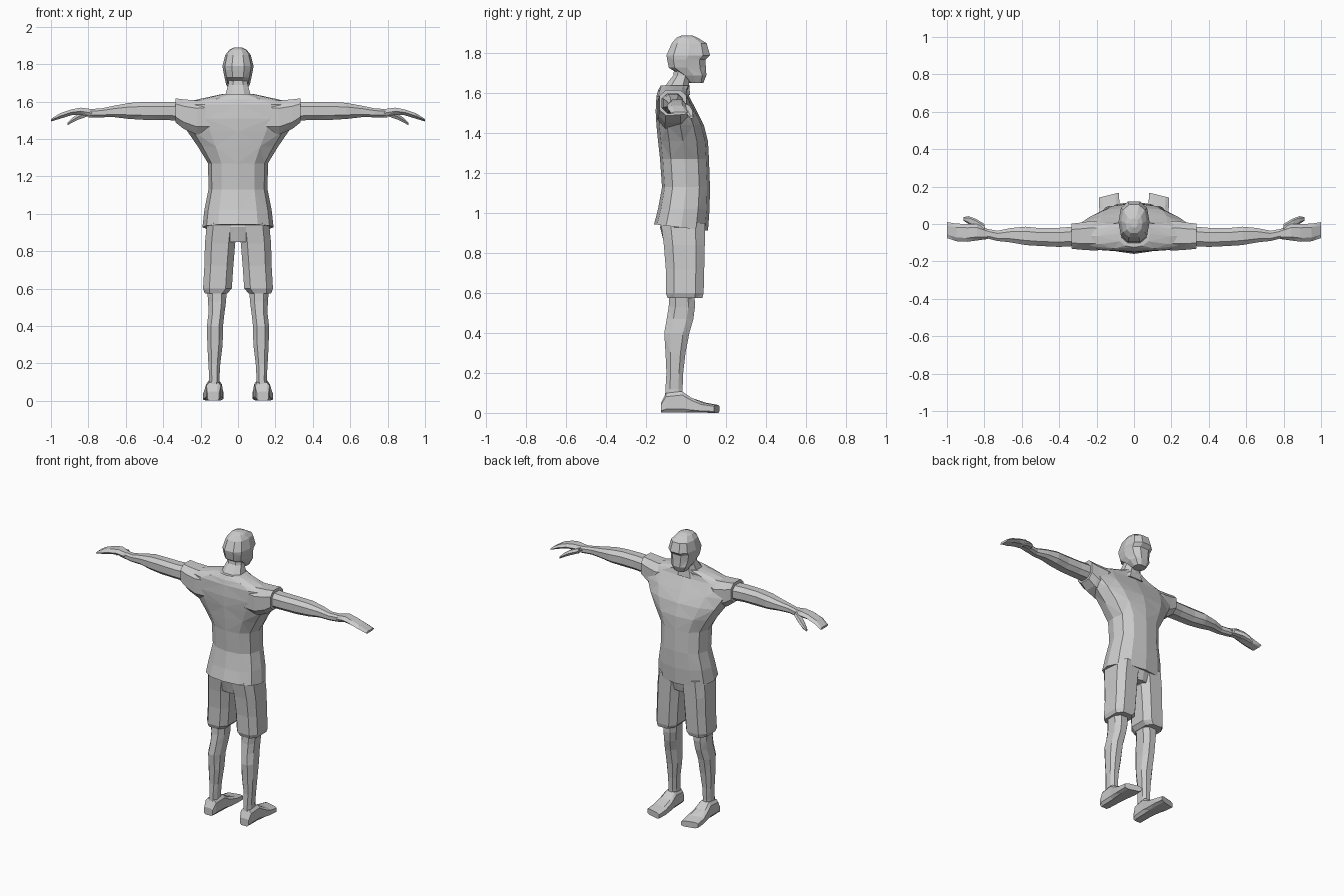
import bpy, bmesh, math
from mathutils import Vector

grey = bpy.data.materials.new("light_grey")
grey.diffuse_color = (0.6, 0.6, 0.6, 1)


def loft(name, axis, rings, n=8, power=0.8, tilt=0.0, mirror=False, turn=0.5):
    """Skin rounded cross-sections (pos, a0, a1, b0, b1) along an axis.
    axis z: a=x, b=y;  axis x: a=y, b=z;  axis y: a=x, b=z."""
    bm = bmesh.new()
    loops = []
    for i, (p, a0, a1, b0, b1) in enumerate(rings):
        loop = []
        for k in range(n):
            t = 2 * math.pi * (k + turn) / n
            c, s = math.cos(t), math.sin(t)
            # rescale so that the section touches its extents
            m = math.cos(math.pi * turn / n) if turn else 1.0
            u = math.copysign(min(abs(c) / m, 1) ** power, c)
            v = math.copysign(min(abs(s) / m, 1) ** power, s)
            a = (a0 + a1) / 2 + u * (a1 - a0) / 2
            b = (b0 + b1) / 2 + v * (b1 - b0) / 2
            if axis == "z":
                co = (a, b, p + (tilt * b if i == 0 else 0))
            elif axis == "x":
                co = (p, a, b)
            else:
                co = (a, p, b)
            loop.append(bm.verts.new(co))
        loops.append(loop)
    for r, (l0, l1) in enumerate(zip(loops, loops[1:])):
        for k in range(n):
            j = (k + 1) % n
            q = [l0[k], l0[j], l1[j], l1[k]]
            if (k + r) % 2:           # alternate the facet diagonals
                q = q[1:] + q[:1]
            bm.faces.new((q[0], q[1], q[2]))
            bm.faces.new((q[0], q[2], q[3]))
    bm.faces.new(loops[0])
    bm.faces.new(loops[-1])
    if mirror:
        g = bmesh.ops.duplicate(bm, geom=bm.verts[:] + bm.edges[:] + bm.faces[:])
        for v in g["geom"]:
            if isinstance(v, bmesh.types.BMVert):
                v.co.x = -v.co.x
    bmesh.ops.recalc_face_normals(bm, faces=bm.faces)
    me = bpy.data.meshes.new(name)
    bm.to_mesh(me)
    bm.free()
    me.materials.append(grey)
    ob = bpy.data.objects.new(name, me)
    bpy.context.collection.objects.link(ob)
    return ob


def sym(z, w, y0, y1):
    return (z, -w, w, y0, y1)


# shirt body, hem to collar
loft("shirt", "z", [
    sym(0.925, .19, -.16, .11), sym(1.02, .18, -.14, .118), sym(1.13, .158, -.12, .12),
    sym(1.27, .16, -.13, .115), sym(1.36, .215, -.14, .11), sym(1.44, .27, -.148, .09),
    sym(1.51, .315, -.152, .055), sym(1.585, .32, -.148, .015), sym(1.615, .2, -.14, .01),
    sym(1.64, .085, -.125, .02)], n=12, power=0.85, tilt=-0.12, turn=0)

# short sleeves
loft("sleeves", "x", [
    (.12, -.14, .0, 1.42, 1.62), (.22, -.145, .02, 1.42, 1.61),
    (.29, -.14, .01, 1.45, 1.615), (.333, -.135, .005, 1.485, 1.62)],
    power=0.7, mirror=True)

# arms down to the wrist
loft("arms", "x", [
    (.31, -.12, -.01, 1.495, 1.60), (.40, -.125, -.018, 1.50, 1.60),
    (.50, -.12, -.02, 1.50, 1.60), (.58, -.115, -.012, 1.505, 1.595),
    (.66, -.10, -.02, 1.515, 1.58), (.73, -.092, -.035, 1.515, 1.565),
    (.80, -.075, -.022, 1.515, 1.56)], mirror=True)

# flat hands and thumbs
loft("hands", "x", [
    (.78, -.08, -.028, 1.515, 1.562), (.84, -.088, .0, 1.527, 1.57),
    (.89, -.095, .0, 1.525, 1.56), (.95, -.092, .002, 1.507, 1.54),
    (1.0, -.075, .01, 1.493, 1.508)], n=6, mirror=True, turn=0)
loft("thumbs", "x", [
    (.80, -.05, .0, 1.52, 1.555), (.85, -.022, .03, 1.503, 1.54),
    (.885, .0, .042, 1.487, 1.515), (.912, .018, .036, 1.472, 1.487)],
    n=6, mirror=True, turn=0)

# neck and head
loft("neck", "z", [
    sym(1.59, .10, -.13, .025), sym(1.64, .07, -.105, .018), sym(1.69, .055, -.065, .02),
    sym(1.74, .05, -.06, .03)])
loft("head", "z", [
    sym(1.652, .04, .015, .088), sym(1.69, .063, -.03, .105), sym(1.728, .072, -.09, .103),
    sym(1.768, .08, -.098, .102), sym(1.79, .083, -.102, .125), sym(1.85, .068, -.075, .107),
    sym(1.878, .045, -.05, .06), sym(1.89, .02, -.02, .03)], n=10, turn=0)

# shorts: hips and two legs
loft("shorts_hips", "z", [
    sym(.85, .12, -.11, .08), sym(.93, .175, -.13, .10), sym(1.0, .165, -.11, .10)], n=10)
loft("shorts_legs", "z", [
    (.575, .055, .18, -.095, .085), (.60, .03, .19, -.105, .092),
    (.72, .022, .183, -.105, .095), (.84, .012, .18, -.115, .098),
    (.95, .0, .17, -.13, .10)], power=0.65, mirror=True)

# bare lower legs
loft("lower_legs", "z", [
    (.02, .10, .16, -.11, -.01), (.12, .098, .155, -.105, -.015),
    (.20, .093, .16, -.10, -.012), (.30, .08, .166, -.105, .0),
    (.40, .078, .168, -.112, .02), (.47, .07, .16, -.10, .04),
    (.53, .062, .162, -.09, .048), (.62, .055, .17, -.085, .045)], mirror=True)

# feet, heel to toe
feet = loft("feet", "y", [
    (-.125, .10, .165, .0, .05), (-.10, .09, .17, .0, .10), (-.02, .085, .172, .0, .11),
    (.03, .08, .18, .0, .075), (.09, .075, .187, .0, .052), (.155, .08, .19, .0, .04)],
    power=0.5, mirror=True)
for v in feet.data.vertices:          # slant the toes toward the inside
    if v.co.y > .05:
        v.co.y += (.13 - abs(v.co.x)) * .25
